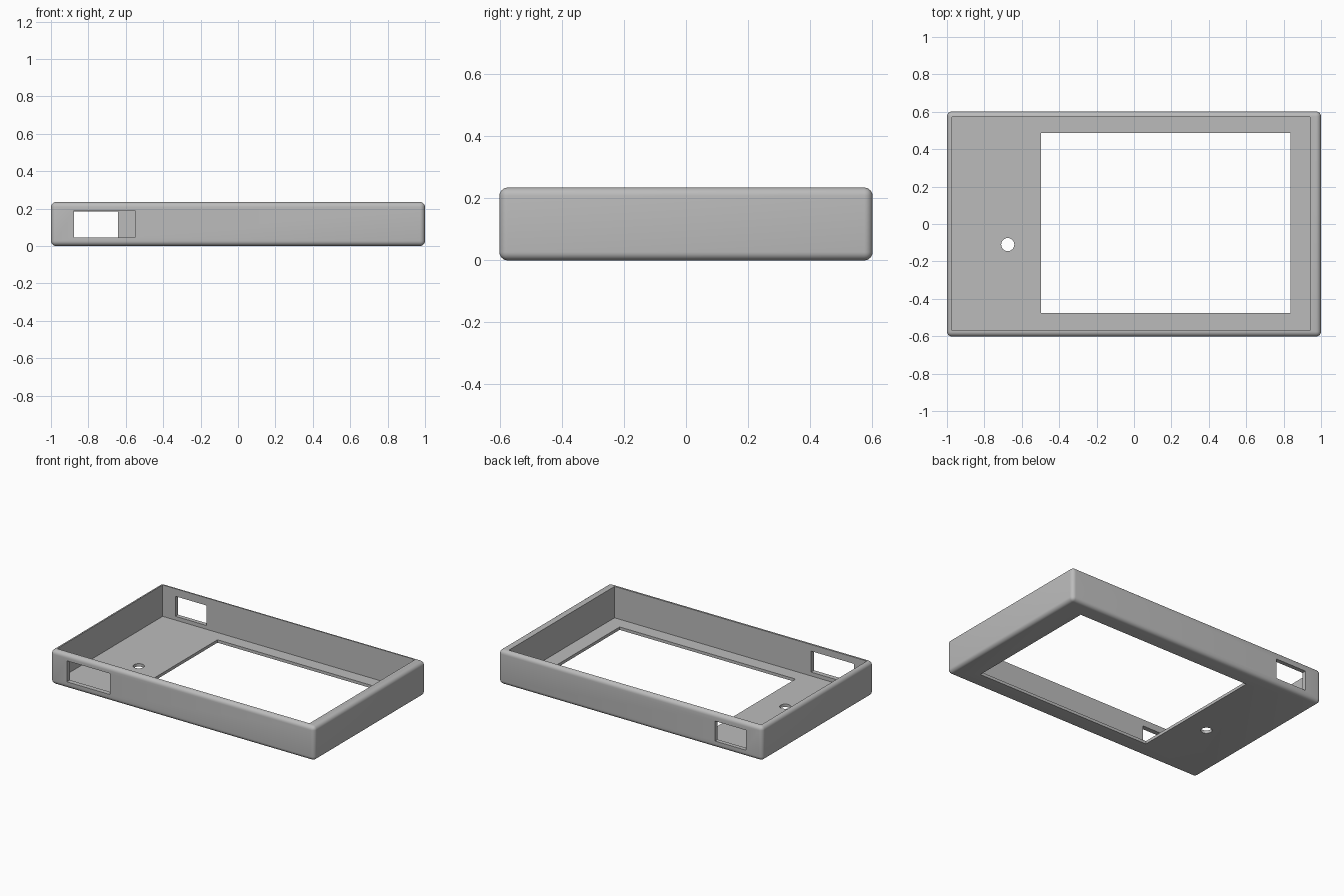
import bpy

if "Cube" in bpy.data.objects:
    bpy.data.objects.remove(bpy.data.objects["Cube"])

grey = bpy.data.materials.new("plain grey")
grey.diffuse_color = (0.5, 0.5, 0.5, 1)
grey.use_nodes = True
grey.node_tree.nodes["Principled BSDF"].inputs["Base Color"].default_value = grey.diffuse_color


def box(name, x, y, z):
    """Box spanning the given (min, max) ranges."""
    bpy.ops.mesh.primitive_cube_add(size=1, location=[sum(r) / 2 for r in (x, y, z)])
    ob = bpy.context.object
    ob.name = name
    ob.scale = [r[1] - r[0] for r in (x, y, z)]
    bpy.ops.object.transform_apply(location=True, rotation=False, scale=True)
    ob.data.materials.append(grey)
    return ob


# Outer case with all edges rounded
case = box("case_tray", (-1, 1), (-0.602, 0.602), (0, 0.235))
bevel = case.modifiers.new("rounded edges", 'BEVEL')
bevel.width = 0.027
bevel.segments = 6
bpy.ops.object.modifier_apply(modifier=bevel.name)

cutters = [
    # Open inside, thicker on the right wall
    box("cavity_cutter", (-0.972, 0.94), (-0.569, 0.573), (0.02, 0.4)),
    # Screen window in the floor
    box("window_cutter", (-0.496, 0.837), (-0.477, 0.486), (-0.1, 0.1)),
    # Port openings in the front and back walls
    box("front_port_cutter", (-0.876, -0.55), (-0.7, -0.5), (0.046, 0.19)),
    box("back_port_cutter", (-0.876, -0.641), (0.5, 0.7), (0.046, 0.183)),
]

# Round hole in the floor
bpy.ops.mesh.primitive_cylinder_add(vertices=32, radius=0.035, depth=0.2,
                                    location=(-0.675, -0.11, 0))
hole = bpy.context.object
hole.name = "hole_cutter"
hole.data.materials.append(grey)
cutters.append(hole)

# Cut every opening, then discard the cutters
bpy.context.view_layer.objects.active = case
for cutter in cutters:
    cutter.hide_render = True
    cut = case.modifiers.new(cutter.name, 'BOOLEAN')
    cut.operation = 'DIFFERENCE'
    cut.solver = 'EXACT'
    cut.object = cutter
    bpy.ops.object.modifier_apply(modifier=cut.name)
    bpy.data.objects.remove(cutter)

# Smooth roundings with sharp cut edges
bpy.ops.object.select_all(action='DESELECT')
case.select_set(True)
bpy.ops.object.shade_smooth_by_angle(angle=0.6)
